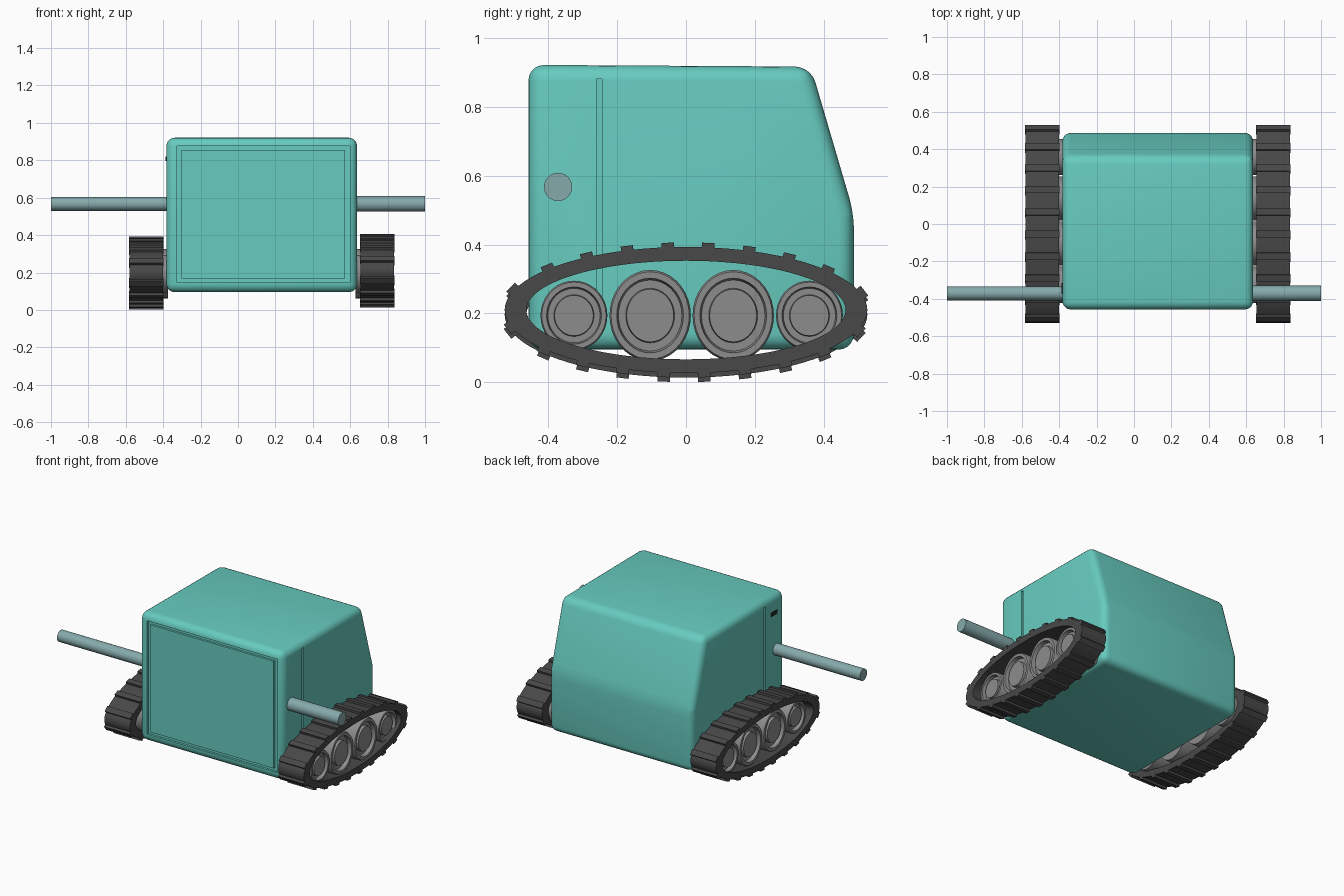
import bpy, bmesh, math
from mathutils import Vector

if "Cube" in bpy.data.objects:
    bpy.data.objects.remove(bpy.data.objects["Cube"])

CX = 0.127  # middle of the hull and tracks in x


def material(name, rgb):
    m = bpy.data.materials.new(name)
    m.diffuse_color = (*rgb, 1)
    m.use_nodes = True
    m.node_tree.nodes["Principled BSDF"].inputs["Base Color"].default_value = m.diffuse_color
    return m


TEAL = material("teal paint", (0.135, 0.60, 0.525))
RUBBER = material("dark rubber", (0.065, 0.065, 0.065))
METAL = material("grey metal", (0.265, 0.265, 0.265))
STEEL = material("blue grey steel", (0.24, 0.40, 0.41))
BLACK = material("black slot", (0.02, 0.02, 0.02))


def finish(name, bm, mat, angle=None):
    bmesh.ops.recalc_face_normals(bm, faces=bm.faces)
    me = bpy.data.meshes.new(name)
    bm.to_mesh(me)
    bm.free()
    ob = bpy.data.objects.new(name, me)
    bpy.context.collection.objects.link(ob)
    me.materials.append(mat)
    if angle:
        smooth(ob, angle)
    return ob


def smooth(ob, angle):
    bpy.ops.object.select_all(action='DESELECT')
    ob.select_set(True)
    bpy.context.view_layer.objects.active = ob
    bpy.ops.object.shade_smooth_by_angle(angle=math.radians(angle))


def add_ring(bm, outer, inner, a, b, place):
    """Closed frame between two outlines, extruded from a to b."""
    loops = [[bm.verts.new(place(p, q, d)) for p, q in pts]
             for pts, d in ((outer, a), (outer, b), (inner, b), (inner, a))]
    n = len(outer)
    for k in range(4):
        l0, l1 = loops[k], loops[(k + 1) % 4]
        for i in range(n):
            j = (i + 1) % n
            bm.faces.new((l0[i], l0[j], l1[j], l1[i]))


def box(bm, x0, x1, y0, y1, z0, z1):
    vs = bmesh.ops.create_cube(bm, size=1)["verts"]
    for v in vs:
        v.co = Vector(((x0 + x1) / 2 + v.co.x * (x1 - x0),
                       (y0 + y1) / 2 + v.co.y * (y1 - y0),
                       (z0 + z1) / 2 + v.co.z * (z1 - z0)))


def rect(x0, x1, z0, z1):
    return [(x0, z0), (x1, z0), (x1, z1), (x0, z1)]


# Hull: sloped-back side profile, extruded and rounded
bm = bmesh.new()
profile = [(-0.457, 0.095), (0.487, 0.095), (0.487, 0.49), (0.362, 0.916), (-0.457, 0.921)]
f = bm.faces.new([bm.verts.new((-0.383, y, z)) for y, z in profile])
ext = bmesh.ops.extrude_face_region(bm, geom=[f])["geom"]
for v in ext:
    if isinstance(v, bmesh.types.BMVert):
        v.co.x = 0.637
bmesh.ops.bevel(bm, geom=bm.edges[:], offset=0.045, segments=5, profile=0.5,
                affect='EDGES', clamp_overlap=True)
hull = finish("hull", bm, TEAL)

# Grooves: door frame on the front, one vertical seam on each side
bm = bmesh.new()
add_ring(bm, rect(-0.325, 0.60, 0.148, 0.876), rect(-0.303, 0.573, 0.168, 0.856),
         -0.50, -0.443, lambda p, q, d: (p, d, q))
for x0, x1 in ((0.625, 0.70), (-0.45, -0.371)):
    box(bm, x0, x1, -0.26, -0.244, 0.15, 0.88)
cutter = finish("groove_cutter", bm, TEAL)
cutter.hide_render = True
mod = hull.modifiers.new("grooves", 'BOOLEAN')
mod.operation = 'DIFFERENCE'
mod.solver = 'EXACT'
mod.object = cutter
bpy.context.view_layer.update()
cut = bpy.data.meshes.new_from_object(hull.evaluated_get(bpy.context.evaluated_depsgraph_get()))
hull.modifiers.clear()
hull.data = cut
bpy.data.objects.remove(cutter)
smooth(hull, 35)

# Small dark slot near the top of the left side
bm = bmesh.new()
box(bm, -0.387, -0.380, -0.375, -0.315, 0.795, 0.82)
finish("side_slot", bm, BLACK)

# Arms: plain round bars
for name, x0, x1, r in (("right_arm", 0.60, 1.0, 0.041), ("left_arm", -1.0, -0.35, 0.037)):
    bm = bmesh.new()
    bmesh.ops.create_cone(bm, cap_ends=True, segments=32, radius1=r, radius2=r, depth=x1 - x0)
    for v in bm.verts:
        v.co = Vector(((x0 + x1) / 2 + v.co.z, -0.371 + v.co.x, 0.567 + v.co.y))
    finish(name, bm, STEEL, 40)


# Tracks: elliptical belts with evenly spaced tread bars
def ellipse(a, b, n):
    return [(a * math.cos(2 * math.pi * i / n), b * math.sin(2 * math.pi * i / n))
            for i in range(n)]


def even_points(a, b, count):
    """Points at equal distance along an ellipse, with outward normals."""
    pts = ellipse(a, b, 2000)
    steps = [math.dist(pts[i - 1], pts[i]) for i in range(2000)]
    gap, run, out = sum(steps) / count, 0.0, []
    for (y, z), s in zip(pts, steps):
        run += s
        if run >= gap * (len(out) + 0.45) and len(out) < count:
            out.append((Vector((y, z)), Vector((y / a**2, z / b**2)).normalized()))
    return out


def track(name, side, zc):
    def place(p, q, d):
        return (CX + side * d, p, zc + q)
    bm = bmesh.new()
    add_ring(bm, ellipse(0.526, 0.183, 80), ellipse(0.463, 0.143, 80), 0.527, 0.708, place)
    for c, nrm in even_points(0.526, 0.183, 20):
        tan = Vector((-nrm.y, nrm.x))
        corners = [c + tan * t + nrm * h
                   for t, h in ((-0.018, -0.012), (0.018, -0.012), (0.018, 0.013), (-0.018, 0.013))]
        ends = [[bm.verts.new(place(p.x, p.y, d)) for p in corners] for d in (0.5265, 0.7085)]
        bm.faces.new(ends[0])
        bm.faces.new(ends[1])
        for i in range(4):
            j = (i + 1) % 4
            bm.faces.new((ends[0][i], ends[0][j], ends[1][j], ends[1][i]))
    finish(name, bm, RUBBER, 25)


# Road wheels: lathed discs with a sunken ring, large in the middle, small at the ends
WHEEL = [(1.0, 0.50), (1.0, 0.675), (0.96, 0.685), (0.82, 0.685), (0.78, 0.66),
         (0.60, 0.66), (0.58, 0.68)]


def wheel(name, side, yc, ry, rz, n=36):
    bm = bmesh.new()
    rings = [[bm.verts.new((CX + side * d, yc + k * y, 0.194 + k * z))
              for y, z in ellipse(ry, rz, n)] for k, d in WHEEL]
    for l0, l1 in zip(rings, rings[1:]):
        for i in range(n):
            j = (i + 1) % n
            bm.faces.new((l0[i], l0[j], l1[j], l1[i]))
    bm.faces.new(rings[0])
    bm.faces.new(rings[-1])
    finish(name, bm, METAL, 35)


for label, side, zc in (("right", 1, 0.210), ("left", -1, 0.197)):
    track(label + "_track", side, zc)
    for i, (yc, ry, rz) in enumerate(((-0.325, 0.097, 0.101), (-0.104, 0.118, 0.132),
                                      (0.137, 0.118, 0.132), (0.358, 0.097, 0.101))):
        wheel(f"{label}_wheel_{i + 1}", side, yc, ry, rz)
